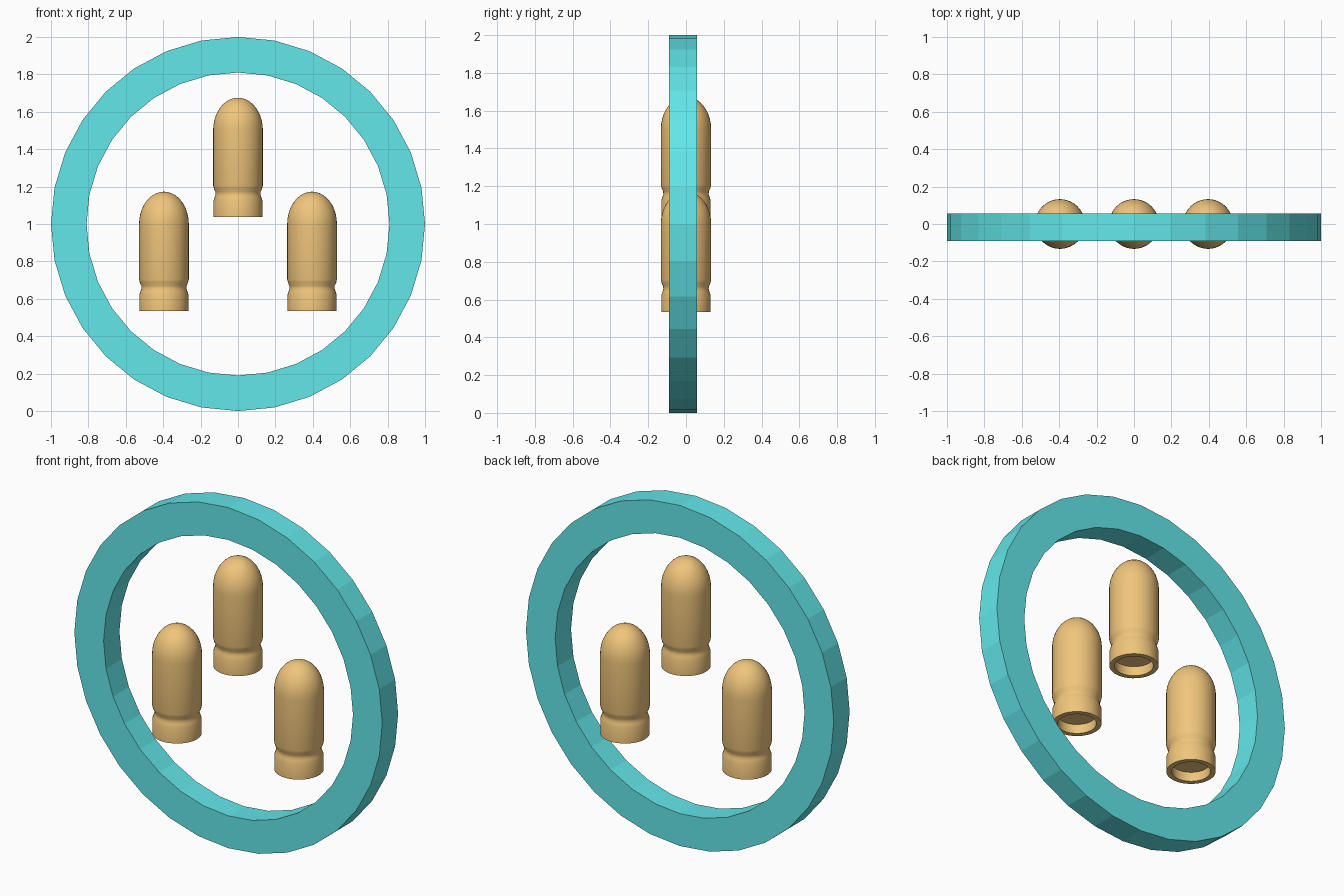
import bpy, bmesh
from math import cos, sin, pi, radians

if "Cube" in bpy.data.objects:
    bpy.data.objects.remove(bpy.data.objects["Cube"])


def material(name, rgb):
    m = bpy.data.materials.new(name)
    m.diffuse_color = (*rgb, 1)
    m.use_nodes = True
    m.node_tree.nodes["Principled BSDF"].inputs["Base Color"].default_value = m.diffuse_color
    return m


def lathe(name, profile, sides, mat, closed=False):
    """Spin (radius, height) points around z; radius 0 becomes a single pole."""
    bm = bmesh.new()
    rings = []
    for r, z in profile:
        if r == 0:
            rings.append([bm.verts.new((0, 0, z))] * sides)
        else:
            rings.append([bm.verts.new((r * cos(2 * pi * i / sides), r * sin(2 * pi * i / sides), z))
                          for i in range(sides)])
    pairs = list(zip(rings, rings[1:]))
    if closed:
        pairs.append((rings[-1], rings[0]))
    for a, b in pairs:
        for i in range(sides):
            j = (i + 1) % sides
            bm.faces.new(list(dict.fromkeys((a[i], a[j], b[j], b[i]))))
    bmesh.ops.recalc_face_normals(bm, faces=bm.faces)
    mesh = bpy.data.meshes.new(name)
    bm.to_mesh(mesh)
    bm.free()
    mesh.materials.append(mat)
    obj = bpy.data.objects.new(name, mesh)
    bpy.context.collection.objects.link(obj)
    return obj


teal = material("teal", (0.125, 0.80, 0.82))
orange = material("orange", (0.87, 0.56, 0.20))

# Faceted upright hoop, 32 flat sides
front, back = -0.09, 0.057
hoop = lathe("hoop", [(1.0, -back), (1.0, -front), (0.81, -front), (0.81, -back)], 32, teal, closed=True)
hoop.rotation_euler.x = radians(90)
hoop.location.z = 1.0

# Domed capsule profile: recessed base, rim, groove, body, dome
R, H, SHOULDER = 0.133, 0.638, 0.465
profile = [(0, 0.055), (0.103, 0.055), (0.103, 0), (0.131, 0), (0.131, 0.088),
           (0.124, 0.108), (0.12, 0.122), (0.121, 0.135), (0.129, 0.152), (R, 0.17)]
profile += [(R * cos(pi / 2 * k / 10), SHOULDER + (H - SHOULDER) * sin(pi / 2 * k / 10)) for k in range(10)]
profile.append((0, H))

# Three capsules: two low at the sides, one high in the centre
for name, x, z in (("left_capsule", -0.396, 0.535), ("centre_capsule", 0, 1.037), ("right_capsule", 0.396, 0.535)):
    cap = lathe(name, profile, 40, orange)
    cap.location = (x, 0, z)
    bpy.ops.object.select_all(action='DESELECT')
    cap.select_set(True)
    bpy.context.view_layer.objects.active = cap
    bpy.ops.object.shade_smooth_by_angle(angle=radians(40))
